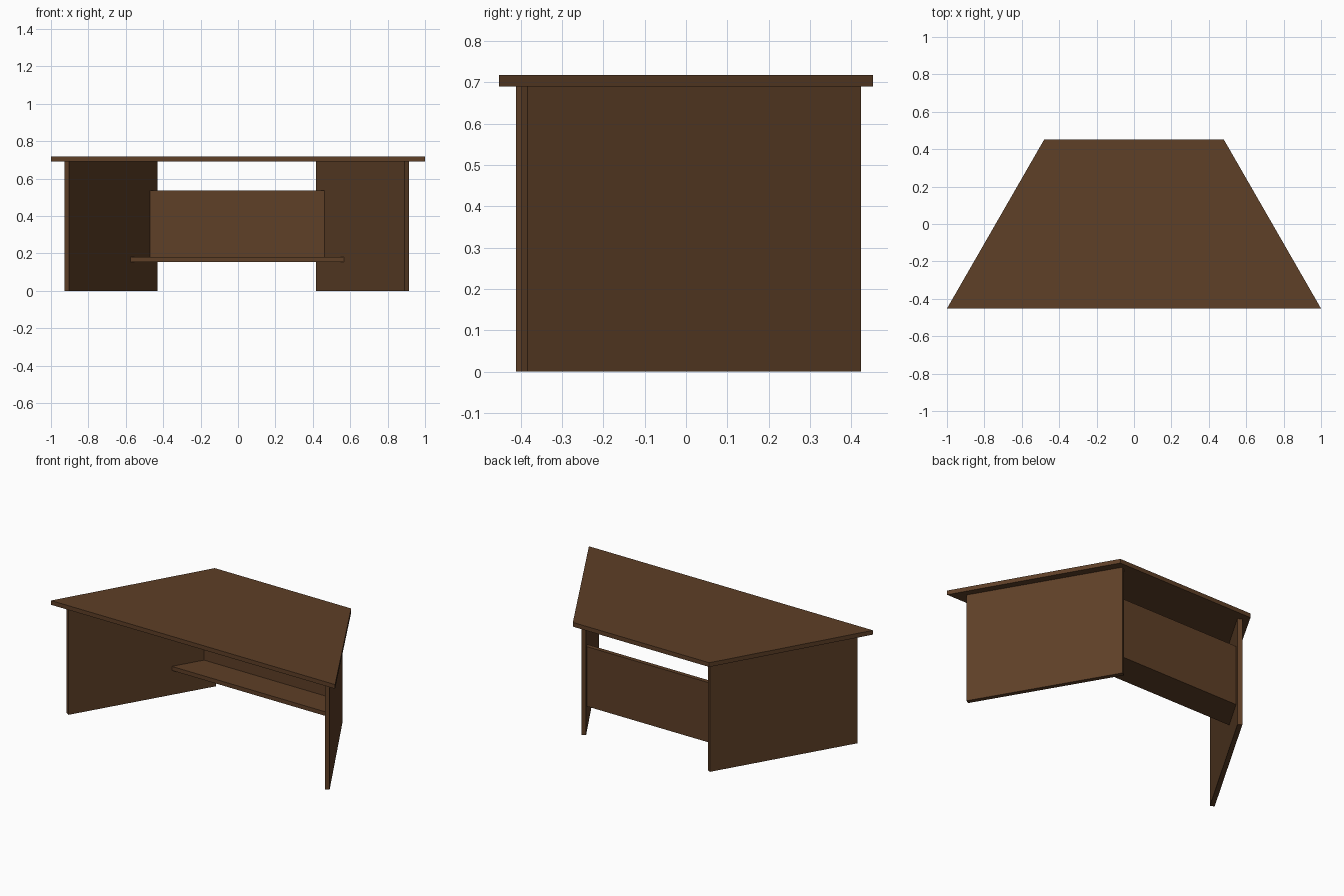
import bpy, bmesh

if "Cube" in bpy.data.objects:
    bpy.data.objects.remove(bpy.data.objects["Cube"])

wood = bpy.data.materials.new("dark brown wood")
wood.diffuse_color = (0.112, 0.050, 0.020, 1)
wood.use_nodes = True
wood.node_tree.nodes["Principled BSDF"].inputs["Base Color"].default_value = wood.diffuse_color


def slab(name, outline, z0, z1):
    """Extrude a flat outline (x, y) from z0 up to z1."""
    bm = bmesh.new()
    face = bm.faces.new([bm.verts.new((x, y, z0)) for x, y in outline])
    up = bmesh.ops.extrude_face_region(bm, geom=[face])
    for v in up["geom"]:
        if isinstance(v, bmesh.types.BMVert):
            v.co.z = z1
    bmesh.ops.recalc_face_normals(bm, faces=bm.faces)
    mesh = bpy.data.meshes.new(name)
    bm.to_mesh(mesh)
    bm.free()
    mesh.materials.append(wood)
    obj = bpy.data.objects.new(name, mesh)
    bpy.context.collection.objects.link(obj)
    return obj


# Slanted side panels: inner front, outer front, outer back, inner back
right = [(0.890, -0.398), (0.914, -0.384), (0.441, 0.423), (0.417, 0.409)]
left = [(-x - 0.014, y - 0.013) for x, y in right]


def inner_x(panel, y):
    """x of a side panel's inner face at depth y."""
    (xf, yf), (xb, yb) = panel[0], panel[3]
    return xf + (xb - xf) * (y - yf) / (yb - yf)


def between(y0, y1):
    """Outline that fits between the side panels from depth y0 to y1."""
    return [(inner_x(left, y0), y0), (inner_x(right, y0), y0),
            (inner_x(right, y1), y1), (inner_x(left, y1), y1)]


# Trapezoid desk top
slab("desk_top", [(-1, -0.452), (1, -0.452), (0.48, 0.452), (-0.48, 0.452)], 0.69, 0.717)

# Legs
slab("right_leg_panel", right, 0, 0.69)
slab("left_leg_panel", left, 0, 0.69)

# Back panel and the shelf in front of it
slab("back_panel", between(0.33, 0.357), 0.155, 0.535)
slab("shelf", between(0.153, 0.33), 0.155, 0.181)
